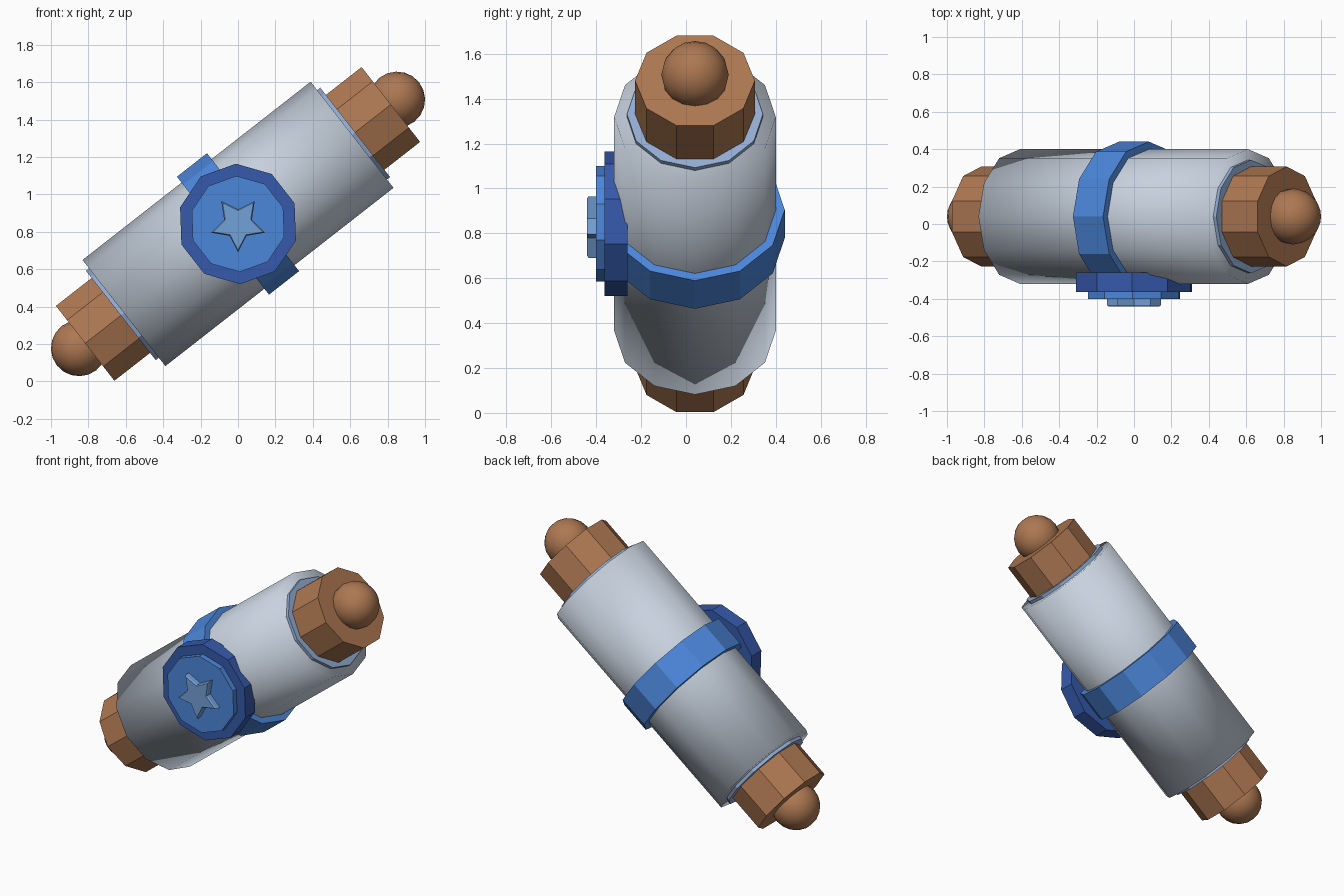
import bpy, bmesh, math
from mathutils import Matrix, Vector

default = bpy.data.objects.get("Cube")
if default:
    bpy.data.objects.remove(default, do_unlink=True)


def srgb(*channels):
    return tuple(c / 12.92 if c < 0.04 else ((c + 0.055) / 1.055) ** 2.4 for c in channels) + (1,)


def material(name, color):
    mat = bpy.data.materials.new(name)
    mat.use_nodes = True
    mat.diffuse_color = color
    mat.node_tree.nodes["Principled BSDF"].inputs["Base Color"].default_value = color
    return mat


SILVER = material("silver grey", srgb(0.78, 0.82, 0.87))
RIM = material("pale blue", srgb(0.58, 0.68, 0.83))
BAND = material("mid blue", srgb(0.30, 0.53, 0.86))
BADGE = material("dark blue", srgb(0.21, 0.35, 0.67))
STAR = material("star blue", srgb(0.45, 0.63, 0.85))
BROWN = material("brown", srgb(0.68, 0.47, 0.32))

# Frames: one along the tilted barrel, one facing the front
CENTRE = Matrix.Translation((0, 0.04, 0.842))
TILT = math.radians(38)
BARREL = CENTRE @ Matrix.Rotation(math.pi / 2 - TILT, 4, "Y")
FRONT = CENTRE @ Matrix.Rotation(math.pi / 2, 4, "X")


def finish(name, bm, frame, mat, smooth=False):
    bmesh.ops.recalc_face_normals(bm, faces=bm.faces)
    mesh = bpy.data.meshes.new(name)
    for face in bm.faces:
        face.smooth = smooth
    bm.to_mesh(mesh)
    bm.free()
    mesh.transform(frame)
    mesh.materials.append(mat)
    obj = bpy.data.objects.new(name, mesh)
    bpy.context.scene.collection.objects.link(obj)
    return obj


def prism(name, outline, levels, frame, mat, smooth=False):
    """Loft an outline through (height, scale) levels and close both ends."""
    bm = bmesh.new()
    rings = [[bm.verts.new((x * s, y * s, z)) for x, y in outline] for z, s in levels]
    for low, high in zip(rings, rings[1:]):
        for i in range(len(outline)):
            bm.faces.new((low[i - 1], low[i], high[i], high[i - 1]))
    bm.faces.new(rings[0])
    bm.faces.new(rings[-1])
    return finish(name, bm, frame, mat, smooth)


def polygon(sides, radius, start=90, inner=None):
    """Regular outline, or a star when every second radius is the inner one."""
    points = []
    for i in range(sides):
        a = math.radians(start) + i * math.tau / sides
        r = inner if inner and i % 2 else radius
        points.append((r * math.cos(a), r * math.sin(a)))
    return points


# Barrel and the band round its middle
prism("barrel", polygon(12, 0.36), [(-0.774, 1), (0.774, 1)], BARREL, SILVER, smooth=True)
prism("middle_band", polygon(12, 0.40), [(-0.102, 1), (0.102, 1)], BARREL, BAND)

# Rim, end cap and knob on both ends
for side, label in ((1, "left"), (-1, "right")):
    end = BARREL @ Matrix.Scale(side, 4, Vector((0, 0, 1)))
    rim = prism(label + "_rim", polygon(12, 0.303), [(0.75, 1), (0.795, 1)], end, RIM)
    cap = prism(label + "_cap", polygon(10, 0.267), [(0.76, 1), (1.037, 1)], end, BROWN)
    bm = bmesh.new()
    bmesh.ops.create_uvsphere(bm, u_segments=16, v_segments=10, radius=0.15,
                              matrix=Matrix.Translation((0, 0, 1.079)))
    knob = finish(label + "_knob", bm, end, BROWN, smooth=True)
    if side < 0:
        for obj in (rim, cap, knob):
            obj.data.flip_normals()

# Front badge: backing, disc and star
prism("badge_backing", polygon(10, 0.322, 92), [(0.30, 1), (0.403, 1)], FRONT, BADGE)
prism("badge_disc", polygon(10, 0.257, 92), [(0.39, 1), (0.44, 1)], FRONT, BAND)
prism("badge_star", polygon(10, 0.152, -90, 0.078),
      [(0.43, 1), (0.474, 1), (0.482, 0.92)], FRONT, STAR)
